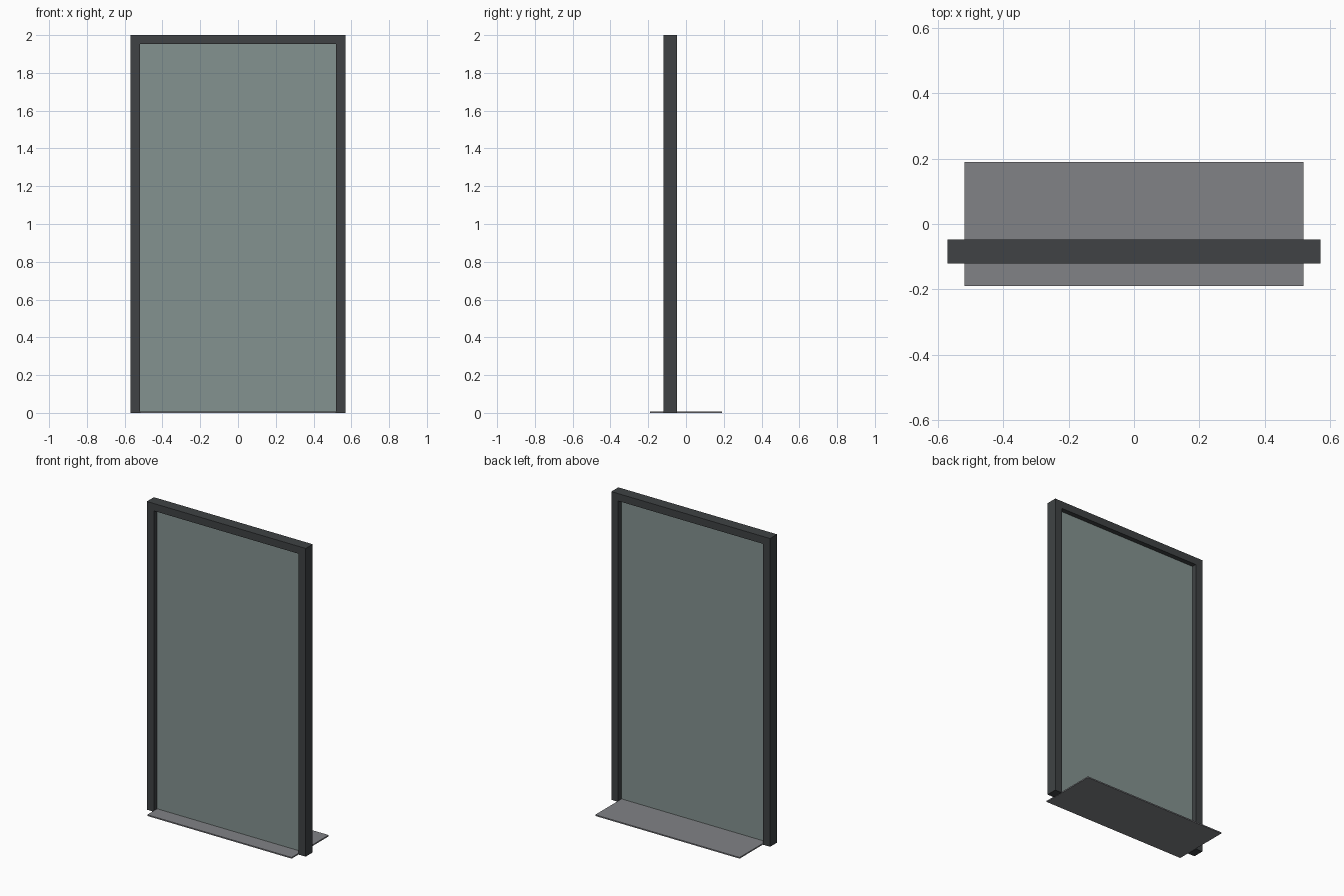
import bpy, bmesh

if "Cube" in bpy.data.objects:
    bpy.data.objects.remove(bpy.data.objects["Cube"])


def material(name, rgb):
    m = bpy.data.materials.new(name)
    m.diffuse_color = (*rgb, 1.0)
    m.use_nodes = True
    m.node_tree.nodes["Principled BSDF"].inputs["Base Color"].default_value = m.diffuse_color
    return m


def extrude_profile(name, profile, y0, y1, mat):
    """Extrude an x-z outline from y0 to y1."""
    bm = bmesh.new()
    face = bm.faces.new([bm.verts.new((x, y0, z)) for x, z in profile])
    ext = bmesh.ops.extrude_face_region(bm, geom=[face])
    moved = [g for g in ext["geom"] if isinstance(g, bmesh.types.BMVert)]
    bmesh.ops.translate(bm, verts=moved, vec=(0, y1 - y0, 0))
    bmesh.ops.recalc_face_normals(bm, faces=bm.faces)
    me = bpy.data.meshes.new(name)
    bm.to_mesh(me)
    bm.free()
    me.materials.append(mat)
    ob = bpy.data.objects.new(name, me)
    bpy.context.collection.objects.link(ob)
    return ob


def rect(hw, z0, z1):
    return [(-hw, z0), (hw, z0), (hw, z1), (-hw, z1)]


dark = material("dark_metal", (0.05, 0.055, 0.058))
glass = material("tinted_glass", (0.23, 0.29, 0.28))
steel = material("sill_metal", (0.22, 0.225, 0.24))

W, IN, H, IH = 0.57, 0.52, 2.0, 1.952      # frame outer / inner sizes
Y0, Y1 = -0.12, -0.048                     # frame depth
SILL = 0.008

# Frame: two jambs and header as one U-shaped outline
right_half = [(IN, IH), (IN, 0), (W, 0), (W, H)]
outline = right_half + [(-x, z) for x, z in reversed(right_half)]
extrude_profile("door_frame", outline, Y0, Y1, dark)

# Glass pane centred in the frame depth
mid = (Y0 + Y1) / 2
extrude_profile("glass_pane", rect(IN, SILL, IH), mid - 0.005, mid + 0.005, glass)

# Flat threshold plate on the ground
extrude_profile("threshold_plate", rect(0.518, 0, SILL), -0.19, 0.19, steel)
